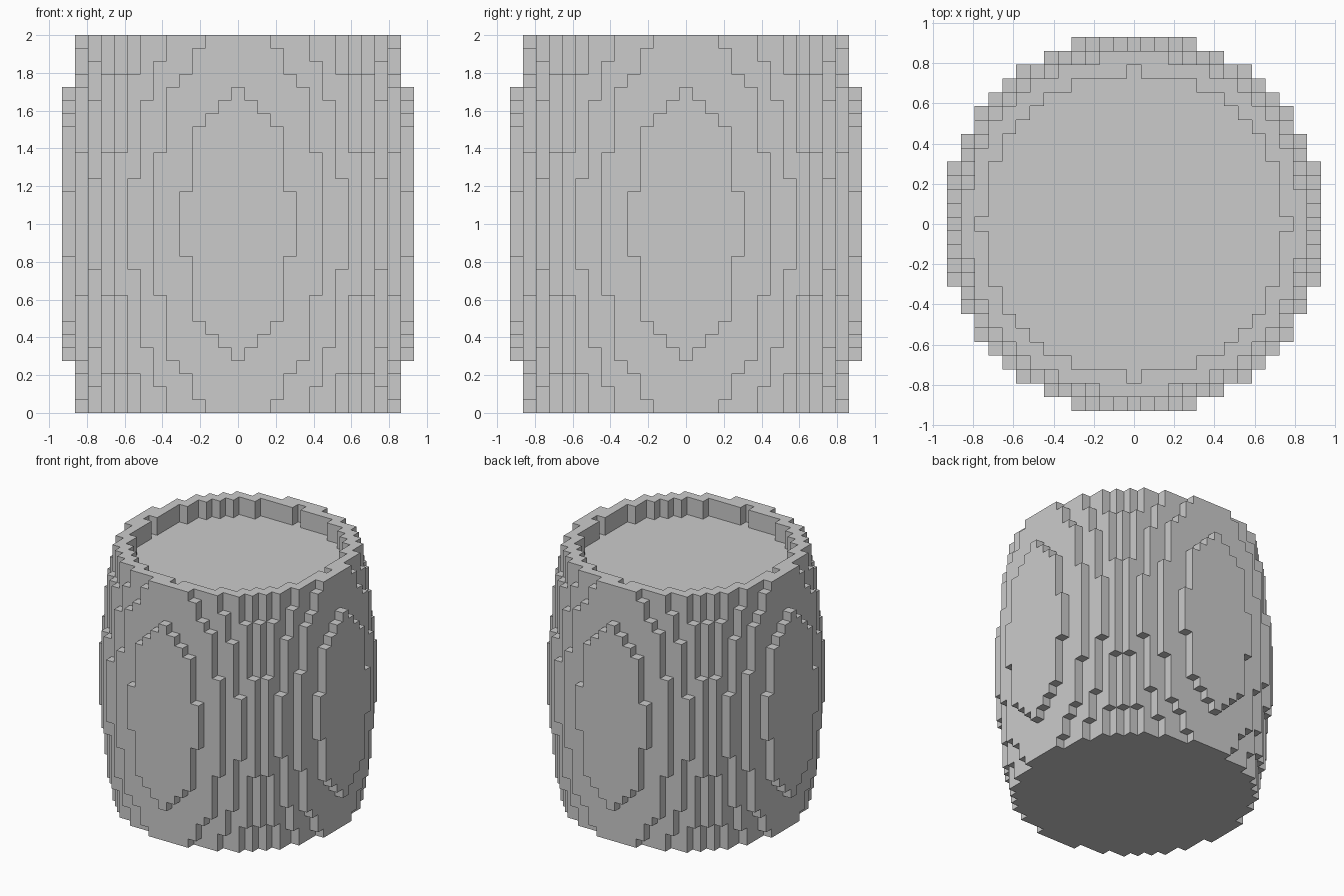
import bpy
import bmesh
from mathutils import Vector

if "Cube" in bpy.data.objects:
    bpy.data.objects.remove(bpy.data.objects["Cube"])

LAYERS = 29
S = 2.0 / LAYERS            # cube size
R = 13                      # widest radius in cubes
RIM_DEPTH = 2               # lid recess depth in cubes
RECESS_SQ = 121

# Squared stave radius from the base up to the middle layer (mirrored above)
PROFILE = [150, 155, 158, 165, 169, 171, 174, 179, 179, 182, 183, 184, 187, 187, 187]


def filled(i, j, k):
    if not 0 <= k < LAYERS:
        return False
    d = i * i + j * j
    if k >= LAYERS - RIM_DEPTH and d <= RECESS_SQ:
        return False
    if {abs(i), abs(j)} == {8, 11}:
        d -= 1              # diagonal staves bulge slightly earlier
    return d <= PROFILE[min(k, LAYERS - 1 - k)]


# Barrel skin: one quad for each exposed cube side
bm = bmesh.new()
AXES = [Vector((1, 0, 0)), Vector((0, 1, 0)), Vector((0, 0, 1))]
for i in range(-R, R + 1):
    for j in range(-R, R + 1):
        for k in range(LAYERS):
            if not filled(i, j, k):
                continue
            centre = Vector((i, j, k + 0.5))
            for a in range(3):
                u, v = AXES[(a + 1) % 3], AXES[(a + 2) % 3]
                for sign in (-1, 1):
                    n = AXES[a] * sign
                    if filled(i + int(n.x), j + int(n.y), k + int(n.z)):
                        continue
                    corners = [(-1, -1), (1, -1), (1, 1), (-1, 1)][::sign]
                    bm.faces.new([bm.verts.new((centre + (n + u * p + v * q) / 2) * S)
                                  for p, q in corners])
bmesh.ops.remove_doubles(bm, verts=bm.verts, dist=S * 0.01)

mesh = bpy.data.meshes.new("barrel")
bm.to_mesh(mesh)
bm.free()
barrel = bpy.data.objects.new("barrel", mesh)
bpy.context.collection.objects.link(barrel)
